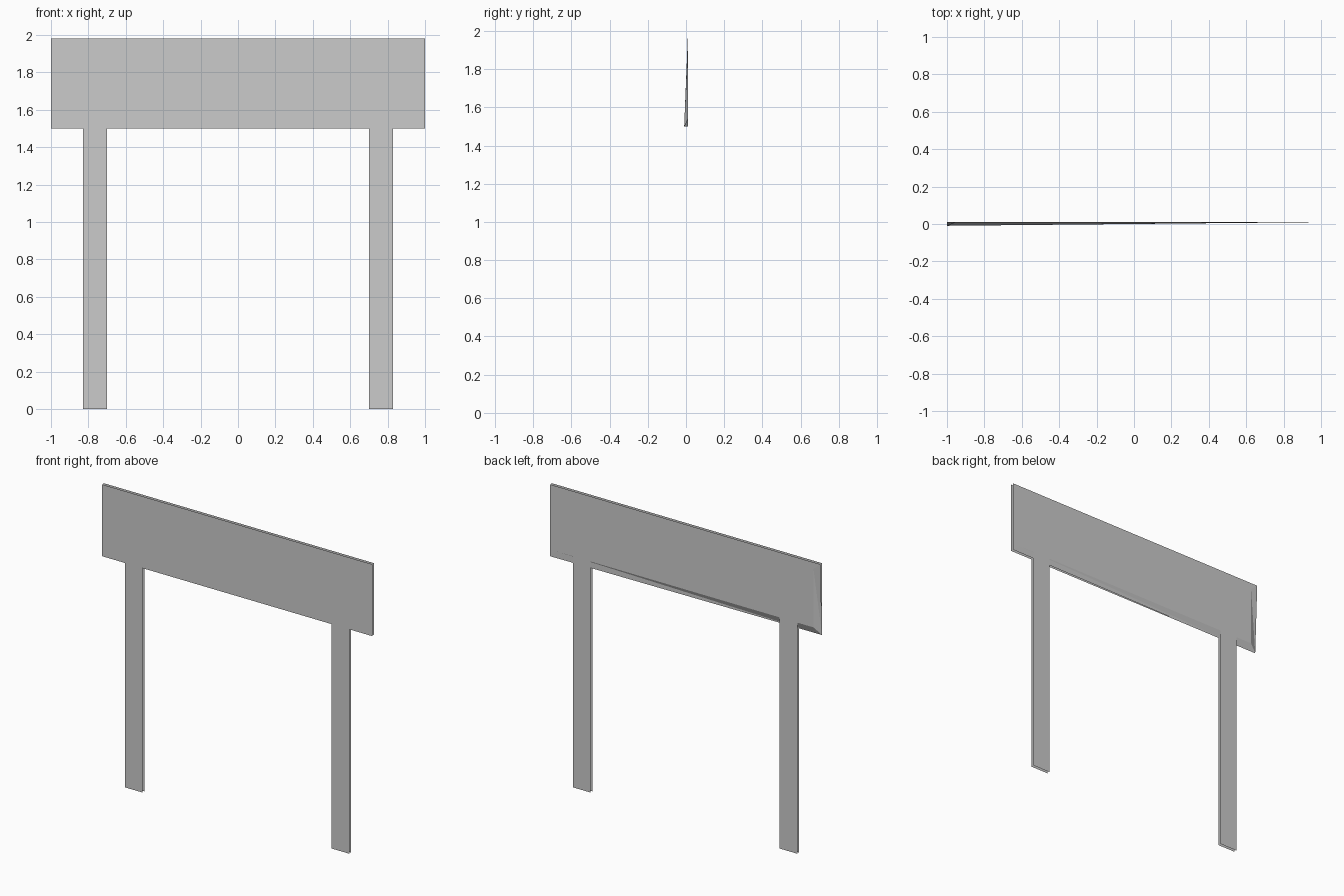
import bpy

if "Cube" in bpy.data.objects:
    bpy.data.objects.remove(bpy.data.objects["Cube"])

FRONT, BACK = -0.01, 0.01      # the sign is a pair of thin parallel sheets


def add_mesh(name, verts, faces):
    mesh = bpy.data.meshes.new(name)
    mesh.from_pydata(verts, [], faces)
    mesh.update()
    obj = bpy.data.objects.new(name, mesh)
    bpy.context.collection.objects.link(obj)
    return obj


def rect(x0, x1, z0, z1, y):
    return [(x0, y, z0), (x1, y, z0), (x1, y, z1), (x0, y, z1)]


# Front sheet of the board
add_mesh("board_front", rect(-1, 1, 1.5, 1.98, FRONT), [(0, 1, 2, 3)])

# Back sheet: flat centre and rim, one lower corner pressed onto the front sheet
outer = rect(-1, 1, 1.5, 1.98, BACK)
outer[0] = (-1, FRONT + 0.0005, 1.5)
inner = rect(-0.95, 0.95, 1.545, 1.935, BACK)
add_mesh("board_back", outer + inner, [
    (7, 6, 5, 4),               # centre
    (0, 5, 1), (0, 4, 5),       # lower rim
    (0, 3, 7), (0, 7, 4),       # rim beside the pressed corner
    (1, 5, 6, 2), (2, 6, 7, 3), # remaining rim
])

# Legs: front and back sheets, the back ones lapping onto the board
for side, x in (("left", -0.765), ("right", 0.765)):
    front = rect(x - 0.065, x + 0.065, 0, 1.5, FRONT)
    back = rect(x - 0.065, x + 0.065, 0, 1.545, BACK)
    add_mesh(side + "_leg", front + back, [(0, 1, 2, 3), (7, 6, 5, 4)])
